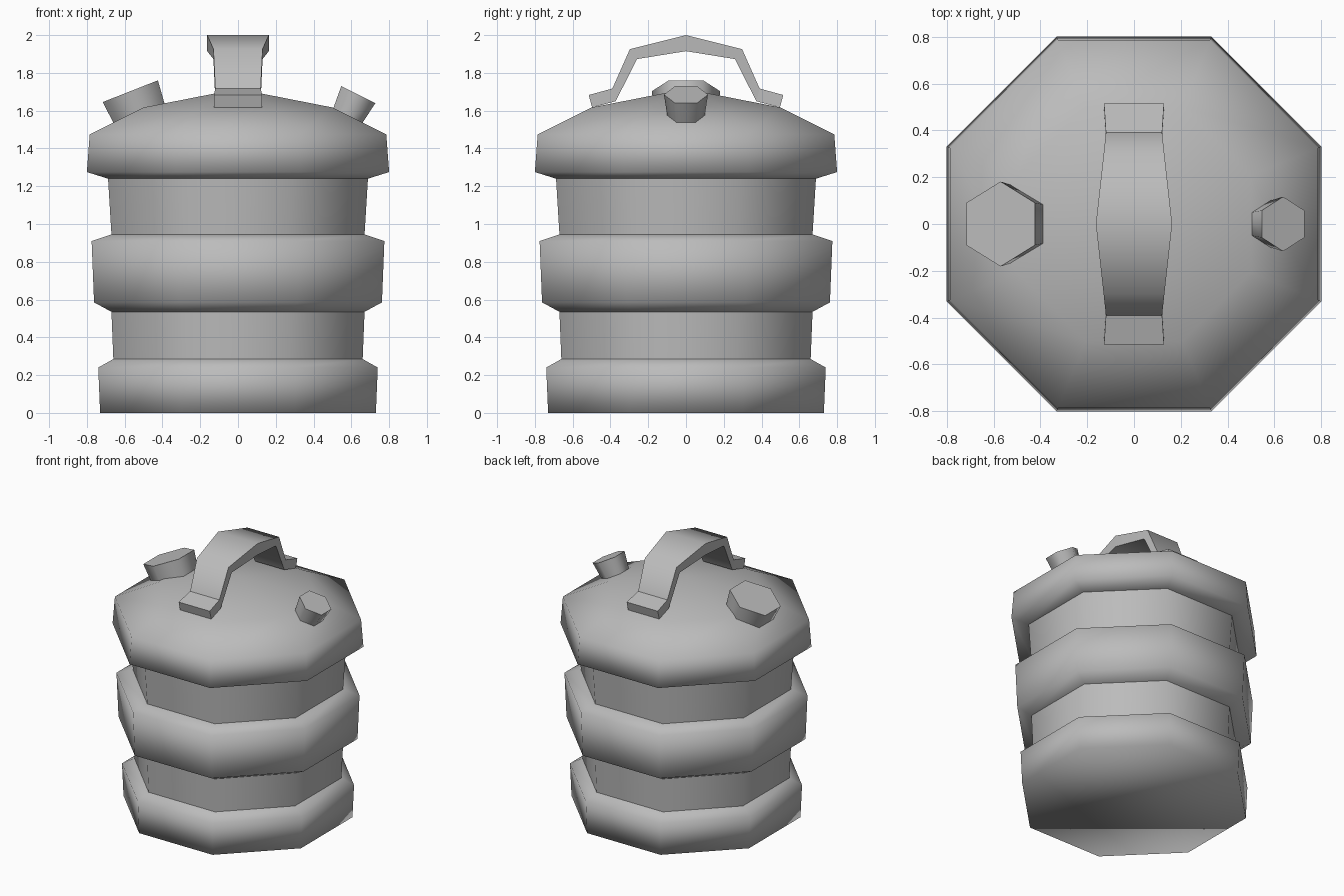
import bpy, bmesh, math
from mathutils import Vector, Matrix

cube = bpy.data.objects.get("Cube")
if cube:
    bpy.data.objects.remove(cube, do_unlink=True)

grey = bpy.data.materials.new("plain_grey")
grey.use_nodes = True
grey.diffuse_color = (0.5, 0.5, 0.5, 1)
grey.node_tree.nodes["Principled BSDF"].inputs["Base Color"].default_value = (0.5, 0.5, 0.5, 1)


def finish(bm, name):
    bmesh.ops.recalc_face_normals(bm, faces=bm.faces)
    for f in bm.faces:
        f.smooth = True
    mesh = bpy.data.meshes.new(name)
    bm.to_mesh(mesh)
    bm.free()
    mesh.materials.append(grey)
    obj = bpy.data.objects.new(name, mesh)
    bpy.context.collection.objects.link(obj)
    return obj


def loft(bm, rings, closed_ends=(True, True)):
    """Skin a list of vertex rings, optionally capping either end."""
    for a, b in zip(rings, rings[1:]):
        n = len(a)
        for i in range(n):
            j = (i + 1) % n
            bm.faces.new((a[i], a[j], b[j], b[i]))
    for ring, cap in zip((rings[0], rings[-1]), closed_ends):
        if cap:
            bm.faces.new(ring)


def crease(bm, ring):
    for a, b in zip(ring, ring[1:] + ring[:1]):
        bm.edges.get((a, b)).smooth = False


def polygon(bm, sides, apothem, z):
    r = apothem / math.cos(math.pi / sides)
    return [bm.verts.new((r * math.cos((i + 0.5) * math.tau / sides),
                          r * math.sin((i + 0.5) * math.tau / sides), z))
            for i in range(sides)]


# Octagonal can: apothem, height, sharp seam
profile = [(0.73, 0, False), (0.74, 0.24, False), (0.66, 0.285, True),
           (0.67, 0.535, True), (0.762, 0.585, False), (0.775, 0.91, False),
           (0.67, 0.945, True), (0.688, 1.24, True), (0.80, 1.275, False),
           (0.785, 1.475, False), (0.5, 1.617, False)]
bm = bmesh.new()
rings = [polygon(bm, 8, a, z) for a, z, _ in profile]
loft(bm, rings, (True, False))
for ring, (_, _, sharp) in zip(rings, profile):
    if sharp:
        crease(bm, ring)
peak = bm.verts.new((0, 0, 1.715))
top = rings[-1]
for a, b in zip(top, top[1:] + top[:1]):
    bm.faces.new((a, b, peak))
finish(bm, "can_body")


# Tilted hexagonal caps
def hex_cap(name, centre, tilt, top_apothem, base_apothem, depth):
    bm = bmesh.new()
    base = polygon(bm, 6, base_apothem, -depth)
    rim = polygon(bm, 6, top_apothem, 0)
    loft(bm, [base, rim])
    crease(bm, base)
    crease(bm, rim)
    # flats face along x, corners along y
    bm.transform(Matrix.Translation(centre) @ Matrix.Rotation(tilt, 4, 'Y'))
    finish(bm, name)


hex_cap("filler_cap", Vector((-0.57, 0, 1.703)), math.radians(-21.5), 0.157, 0.14, 0.17)
hex_cap("vent_cap", Vector((0.637, 0, 1.685)), math.radians(26.5), 0.101, 0.082, 0.16)

# Carry handle: half width, outer (y, z), inner (y, z)
half = [(0.128, (0.515, 1.683), (0.497, 1.617)),
        (0.12, (0.39, 1.717), (0.372, 1.65)),
        (0.13, (0.297, 1.926), (0.26, 1.873)),
        (0.163, (0, 2.0), (0, 1.915))]
stations = [(w, (-o[0], o[1]), (-i[0], i[1])) for w, o, i in half] + half[-2::-1]
bm = bmesh.new()
rings = [[bm.verts.new((x, *p)) for x, p in ((-w, o), (w, o), (w, i), (-w, i))]
         for w, o, i in stations]
loft(bm, rings)
for k in (0, 1, 5, 6):
    crease(bm, rings[k])
for a, b in zip(rings, rings[1:]):
    for u, v in zip(a, b):
        bm.edges.get((u, v)).smooth = False
finish(bm, "carry_handle")
